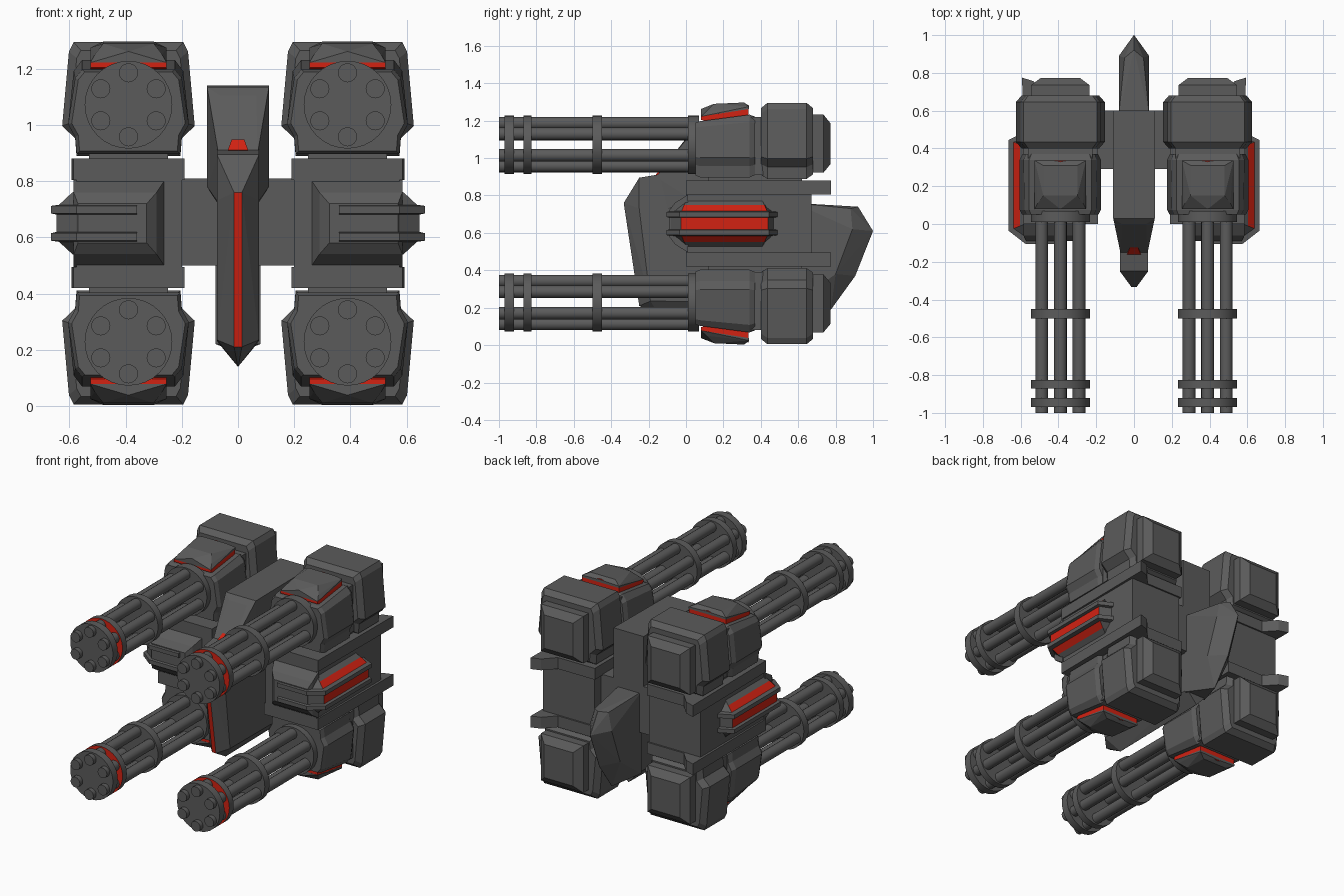
import bpy, bmesh, math
from mathutils import Matrix, Vector

if "Cube" in bpy.data.objects:
    bpy.data.objects.remove(bpy.data.objects["Cube"])


def material(name, rgb):
    m = bpy.data.materials.new(name)
    m.diffuse_color = (*rgb, 1)
    m.use_nodes = True
    m.node_tree.nodes["Principled BSDF"].inputs["Base Color"].default_value = m.diffuse_color
    return m


GREY = material("dark_grey", (0.105, 0.105, 0.105))
RED = material("signal_red", (0.65, 0.016, 0.006))

# helper at the centre of symmetry
centre = bpy.data.objects.new("mirror_centre", None)
centre.location = (0, 0, 0.65)
centre.hide_render = True
bpy.context.collection.objects.link(centre)


def finish(name, bm, axes="", mat=0, rule=None, smooth=False):
    """Turn a bmesh into an object; axes lists the mirror directions."""
    bmesh.ops.recalc_face_normals(bm, faces=bm.faces)
    bm.normal_update()
    for f in bm.faces:
        f.smooth = smooth
        if mat:
            f.material_index = 1
        if rule and rule(f):
            f.material_index = 1
    if smooth:
        for e in bm.edges:
            e.smooth = e.calc_face_angle(3) < math.radians(35)
    me = bpy.data.meshes.new(name)
    bm.to_mesh(me)
    bm.free()
    me.materials.append(GREY)
    me.materials.append(RED)
    ob = bpy.data.objects.new(name, me)
    bpy.context.collection.objects.link(ob)
    if axes:
        md = ob.modifiers.new("mirror", "MIRROR")
        md.mirror_object = centre
        md.use_axis = ("x" in axes, False, "z" in axes)
        md.use_mirror_merge = False
    return ob


def hull(name, pts, **kw):
    bm = bmesh.new()
    vs = [bm.verts.new(p) for p in pts]
    r = bmesh.ops.convex_hull(bm, input=vs)
    loose = [v for v in bm.verts if not v.link_faces]
    bmesh.ops.delete(bm, geom=loose, context="VERTS")
    bmesh.ops.dissolve_limit(bm, angle_limit=0.01, verts=bm.verts, edges=bm.edges)
    return finish(name, bm, **kw)


def box(name, x, y, z, **kw):
    return hull(name, [(a, b, c) for a in x for b in y for c in z], **kw)


def sym(pts):
    return [(s * x, y, z) for x, y, z in pts for s in (1, -1)]


def loft(name, rings, red=(), **kw):
    """Skin closed rings; red holds (layer, segment) pairs."""
    bm = bmesh.new()
    rs = [[bm.verts.new(p) for p in r] for r in rings]
    n = len(rs[0])
    for i in range(len(rs) - 1):
        for j in range(n):
            k = (j + 1) % n
            f = bm.faces.new((rs[i][j], rs[i][k], rs[i + 1][k], rs[i + 1][j]))
            f.material_index = int((i, j) in red)
    bm.faces.new(rs[0])
    bm.faces.new(rs[-1])
    return finish(name, bm, **kw)


def tubes(name, spots, r, y0, y1, sides, **kw):
    """Cylinders along y at the given (x, z) spots."""
    bm = bmesh.new()
    for x, z in spots:
        m = Matrix.Translation((x, (y0 + y1) / 2, z)) @ Matrix.Rotation(math.pi / 2, 4, "X")
        bmesh.ops.create_cone(bm, cap_ends=True, segments=sides, radius1=r,
                              radius2=r, depth=y1 - y0, matrix=m)
    return finish(name, bm, smooth=True, **kw)


# ---- rotary guns (four, mirrored in x and z)
GX, GZ = 0.39, 1.072
ring = [math.radians(30 + 60 * i) for i in range(6)]
tubes("gun_barrels", [(GX + 0.114 * math.cos(a), GZ + 0.114 * math.sin(a)) for a in ring],
      0.034, -1.0, 0.03, 16, axes="xz")
for nm, y0, y1 in (("muzzle", -0.97, -0.92), ("middle", -0.5, -0.45), ("breech", 0.01, 0.07)):
    tubes(nm + "_disc", [(GX, GZ)], 0.156, y0, y1, 32, axes="xz")
tubes("second_disc", [(GX, GZ)], 0.156, -0.87, -0.825, 32, axes="xz",
      rule=lambda f: f.normal.y < -0.9)


def section(y, half, s=1.0):
    pts = half + [(-x, z) for x, z in reversed(half)]
    return [(GX + x * s, y, GZ + z * s) for x, z in pts]


front = [(0.165, 0.16), (0.195, 0.12), (0.215, -0.07), (0.19, -0.115), (0.185, -0.175)]
slope = [(0.165, 0.125), (0.19, 0.095)] + front[2:]
rear = [(0.195, 0.223), (0.212, 0.19), (0.236, -0.075), (0.19, -0.12), (0.185, -0.183)]
loft("gun_body", [section(0.05, slope, 0.94), section(0.075, slope),
                  section(0.34, front), section(0.37, front, 0.93)], axes="xz")
box("gun_neck", (GX - 0.17, GX + 0.17), (0.33, 0.44), (0.91, 1.22), axes="xz")
loft("gun_rear_block", [section(0.40, rear, 0.87), section(0.435, rear),
                        section(0.645, rear), section(0.68, rear, 0.87)], axes="xz")
cap = [(a, b) for a in (-1, 1) for b in (-1, 1)]
hull("gun_rear_cap", [(GX + 0.155 * a, y, GZ + 0.005 + 0.155 * b) for a, b in cap for y in (0.66, 0.735)]
     + [(GX + 0.105 * a, 0.772, GZ + 0.005 + 0.11 * b) for a, b in cap], axes="xz")


def off(pts):
    return [(GX + x, y, z) for x, y, z in sym(pts)]


# chevron crest on each gun: red layer below a grey cap
hull("crest_stripe", off([(0.135, 0.08, 1.205), (0, 0.08, 1.24), (0.135, 0.08, 1.222),
                          (0, 0.08, 1.262), (0.135, 0.335, 1.245), (0.135, 0.335, 1.262),
                          (0, 0.335, 1.285), (0.135, 0.12, 1.19), (0.135, 0.335, 1.19)]),
     mat=1, axes="xz")
hull("crest_cap", off([(0.136, 0.079, 1.222), (0, 0.079, 1.262), (0.136, 0.336, 1.262),
                       (0.12, 0.11, 1.25), (0.09, 0.15, 1.29), (0.09, 0.31, 1.297),
                       (0.136, 0.336, 1.275), (0.0, 0.336, 1.28)]), axes="xz")

# ---- middle blocks between the guns
box("middle_core", (0.2, 0.575), (0.0, 0.67), (0.49, 0.82), axes="x")
plan = [(0.19, 0), (0.585, 0), (0.592, 0.775), (0.53, 0.755), (0.46, 0.68), (0.19, 0.68)]
loft("middle_plate", [[(x, y, z) for x, y in plan] for z in (0.805, 0.88)], axes="xz")
box("gun_mount", (0.25, 0.53), (0.12, 0.62), (0.87, 0.92), axes="xz")
hull("pod_frame", [(x, 0.01, z) for x in (0.26, 0.585) for z in (0.495, 0.805)]
     + [(x, -0.06, z) for x in (0.29, 0.585) for z in (0.54, 0.76)]
     + [(x, -0.09, z) for x in (0.325, 0.57) for z in (0.58, 0.72)], axes="x")


# ---- side pods with red light strips
def pod(z, i):
    return [(x, y, z) for x, y in ((0.36, i - 0.105), (0.575 - i * 0.5, i - 0.105),
            (0.665 - i, -0.035 + i * 0.4), (0.665 - i, 0.445 - i * 0.4),
            (0.575 - i * 0.5, 0.49 - i), (0.36, 0.49 - i))]


half = [(0.13, 0.10), (0.098, 0.062), (0.066, 0.028), (0.062, 0.0), (0.035, 0.0), (0.031, 0.018)]
levels = [(0.65 - d, i) for d, i in half] + [(0.65 + d, i) for d, i in reversed(half)]
loft("side_pod", [pod(z, i) for z, i in levels],
     red={(5, 0), (5, 1 + 1), (1, 2), (9, 2)}, axes="x")

# ---- central hull
box("cross_arm", (-0.22, 0.22), (0.29, 0.6), (0.5, 0.81))
hull("keel_blade", sym([(0.014, -0.333, 0.76), (0.014, -0.25, 0.21), (0.075, -0.25, 0.895),
                        (0.075, -0.10, 0.92), (0.075, -0.25, 0.73), (0.075, -0.19, 0.235),
                        (0.075, 0.6, 0.23), (0.075, 0.6, 0.92), (0.001, -0.13, 0.14),
                        (0.001, 0.6, 0.15)]),
     rule=lambda f: f.normal.y < -0.9 and all(abs(v.co.x) < 0.02 for v in f.verts))
hull("upper_hood", sym([(0.07, -0.16, 0.90), (0.065, 0.0, 1.105), (0.11, 0.03, 1.135),
                        (0.11, 0.6, 1.14), (0.11, 0.6, 0.78), (0.11, 0.03, 0.78),
                        (0.075, -0.1, 0.73), (0.075, 0.6, 0.72)]))
# small red window low on the hood's sloping front
out = Vector((0, -0.205, 0.16)).normalized() * 0.006
hull("hood_window", [Vector(p) + out * k for k in (-1, 1) for p in
                     sym([(0.036, -0.157, 0.908), (0.022, -0.125, 0.945)])], mat=1)
# faceted tail fin
hull("tail_fin", sym([(0.001, 0.92, 0.74), (0.001, 1.0, 0.61), (0.001, 0.905, 0.37),
                      (0.001, 0.775, 0.19), (0.08, 0.89, 0.62), (0.08, 0.80, 0.38),
                      (0.08, 0.58, 0.76), (0.08, 0.58, 0.22), (0.05, 0.88, 0.73)]))
